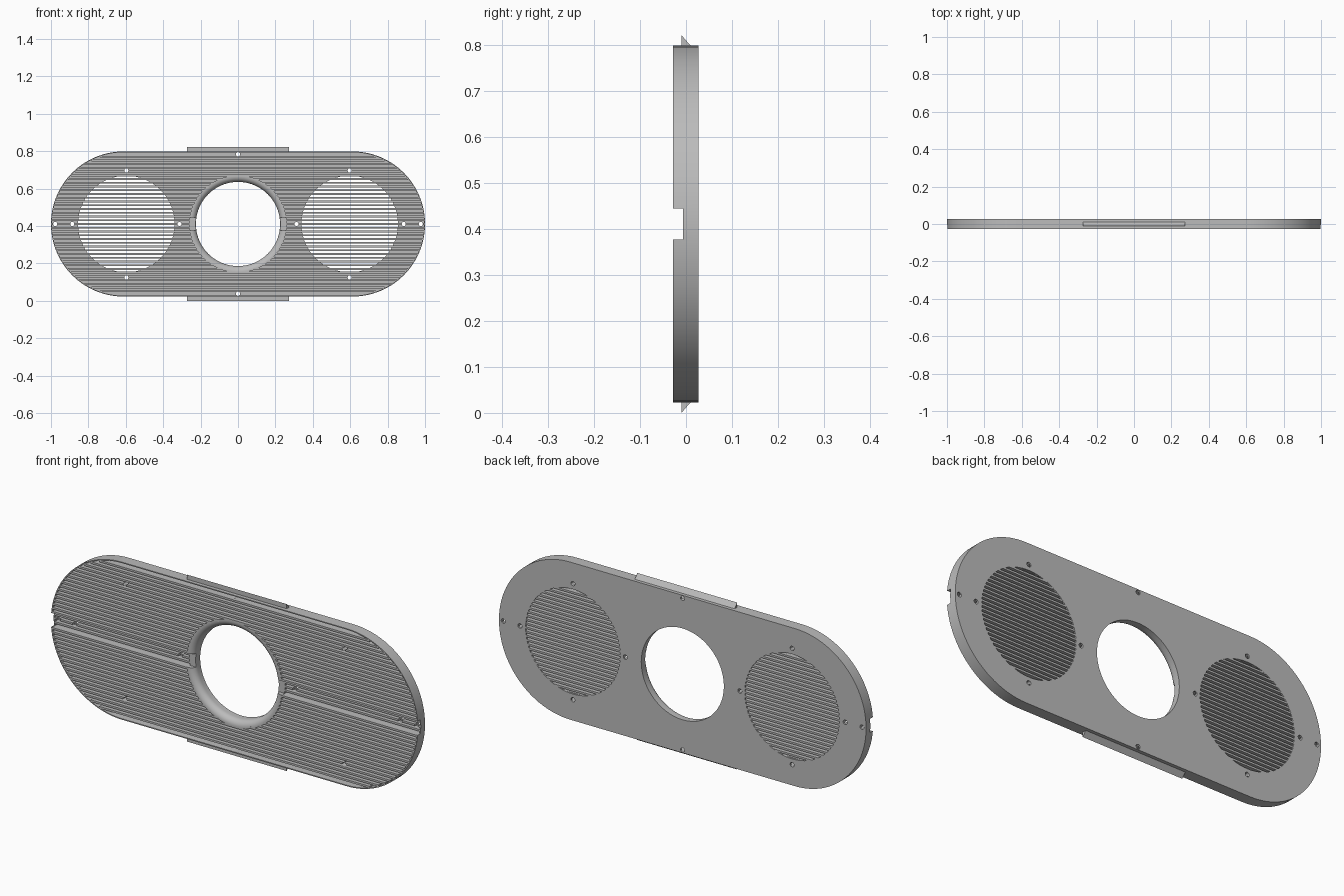
import bpy, bmesh, math

cube = bpy.data.objects.get("Cube")
if cube:
    bpy.data.objects.remove(cube, do_unlink=True)

CZ, R, HALF = 0.411, 0.388, 0.612      # plate centre height, end radius, straight half length
FRONT, FLOOR, BACK = -0.028, 0.02, 0.027
WALL, PITCH, SLAT = 0.005, 0.02, 0.0095
SPEAKER_X, SPEAKER_R = 0.597, 0.258
HOLE_R, RING_R = 0.225, 0.26

grey = bpy.data.materials.new("plain grey")
grey.use_nodes = True
grey.diffuse_color = (0.5, 0.5, 0.5, 1)
grey.node_tree.nodes["Principled BSDF"].inputs["Base Color"].default_value = (0.5, 0.5, 0.5, 1)


def finish(name, bm):
    bmesh.ops.recalc_face_normals(bm, faces=bm.faces)
    mesh = bpy.data.meshes.new(name)
    bm.to_mesh(mesh)
    bm.free()
    mesh.materials.append(grey)
    obj = bpy.data.objects.new(name, mesh)
    bpy.context.collection.objects.link(obj)
    return obj


def prism(bm, points, y0, y1):
    """Extrude an x-z outline from y0 to y1."""
    face = bm.faces.new([bm.verts.new((x, y0, z)) for x, z in points])
    out = bmesh.ops.extrude_face_region(bm, geom=[face])
    verts = [v for v in out["geom"] if isinstance(v, bmesh.types.BMVert)]
    bmesh.ops.translate(bm, verts=verts, vec=(0, y1 - y0, 0))


def box(bm, x0, x1, y0, y1, z0, z1):
    prism(bm, [(x0, z0), (x1, z0), (x1, z1), (x0, z1)], y0, y1)


def circle(x, z, r, n):
    return [(x + r * math.cos(2 * math.pi * i / n), z + r * math.sin(2 * math.pi * i / n))
            for i in range(n)]


def stadium(r, n=48):
    pts = []
    for side, start in ((1, -math.pi / 2), (-1, math.pi / 2)):
        for i in range(n + 1):
            a = start + math.pi * i / n
            pts.append((side * HALF + r * math.cos(a), CZ + r * math.sin(a)))
    return pts


def select(obj):
    bpy.ops.object.select_all(action="DESELECT")
    obj.select_set(True)
    bpy.context.view_layer.objects.active = obj


def cut(obj, *cutters):
    select(obj)
    for cutter in cutters:
        mod = obj.modifiers.new("cut", "BOOLEAN")
        mod.operation, mod.solver, mod.object = "DIFFERENCE", "EXACT", cutter
        bpy.ops.object.modifier_apply(modifier=mod.name)


def chord(r, dz):
    return math.sqrt(max(r * r - dz * dz, 0))


# Cutters: hollow front, openings, screw holes and cable channel
bm = bmesh.new()
prism(bm, stadium(R - WALL), -0.1, FLOOR)
pocket = finish("pocket_cutter", bm)

bm = bmesh.new()
for x, r in ((-SPEAKER_X, SPEAKER_R), (0, HOLE_R), (SPEAKER_X, SPEAKER_R)):
    prism(bm, circle(x, CZ, r, 96), 0, 0.1)
openings = finish("opening_cutter", bm)

bm = bmesh.new()
spots = [(0, 0.373), (0, -0.373)]
for s in (-1, 1):
    spots += [(s * x, 0) for x in (0.312, 0.886, 0.977)]
    spots += [(s * SPEAKER_X, dz) for dz in (0.286, -0.286)]
for x, dz in spots:
    prism(bm, circle(x, CZ + dz, 0.011, 20), -0.1, 0.1)
screws = finish("screw_cutter", bm)

bm = bmesh.new()
box(bm, -1.2, 1.2, -0.1, -0.006, CZ - 0.034, CZ + 0.034)
channel = finish("channel_cutter", bm)

# Body: back panel with a thin rim
bm = bmesh.new()
prism(bm, stadium(R), FRONT, BACK)
body = finish("body_shell", bm)
cut(body, pocket, openings, screws, channel)

# Horizontal slats filling the front, interrupted by the centre ring
bm = bmesh.new()
for i in range(-18, 19):
    dz = i * PITCH
    z0, z1 = CZ + dz - SLAT / 2, CZ + dz + SLAT / 2
    end = HALF + chord(R - WALL / 2, abs(dz) + SLAT / 2)
    gap = chord(RING_R - 0.006, dz)
    spans = [(-end, -gap), (gap, end)] if gap > 0 else [(-end, end)]
    for x0, x1 in spans:
        box(bm, x0, x1, FRONT, FLOOR, z0, z1)
slats = finish("front_slats", bm)
cut(slats, screws, channel)

# Bars that carry the slats through the round openings to the back
bm = bmesh.new()
for i in range(-12, 13):
    dz = i * PITCH
    half = chord(SPEAKER_R, abs(dz) - SLAT / 2) + 0.001
    for x in (-SPEAKER_X, SPEAKER_X):
        box(bm, x - half, x + half, FLOOR, BACK - 0.0002,
            CZ + dz - SLAT / 2, CZ + dz + SLAT / 2)
finish("grille_bars", bm)

# Centre ring with a rounded front lip
bm = bmesh.new()
lip = RING_R - HOLE_R - 0.004
profile = [(RING_R, FLOOR), (RING_R, FRONT)]
for i in range(9):
    a = math.pi / 2 * i / 8
    profile.append((HOLE_R + lip * (1 - math.sin(a)), FRONT + lip * (1 - math.cos(a))))
profile.append((HOLE_R, FLOOR))
n = 96
rings = []
for k in range(n):
    a = 2 * math.pi * k / n
    rings.append([bm.verts.new((r * math.cos(a), y, CZ + r * math.sin(a))) for r, y in profile])
for k in range(n):
    a, b = rings[k], rings[(k + 1) % n]
    for j in range(len(profile)):
        m = (j + 1) % len(profile)
        bm.faces.new((a[j], a[m], b[m], b[j]))
ring = finish("centre_ring", bm)
cut(ring, channel)

# Wedge-shaped catches on the top and bottom edges
for name, s in (("top_catch", 1), ("bottom_catch", -1)):
    bm = bmesh.new()
    section = [(-0.01, R - 0.002), (0.012, R - 0.002), (-0.01, R + 0.023)]
    ends = [[bm.verts.new((x, y, CZ + s * h)) for y, h in section] for x in (-0.272, 0.272)]
    bm.faces.new(ends[0])
    bm.faces.new(ends[1])
    for j in range(3):
        m = (j + 1) % 3
        bm.faces.new((ends[0][j], ends[0][m], ends[1][m], ends[1][j]))
    finish(name, bm)

for cutter in (pocket, openings, screws, channel):
    bpy.data.objects.remove(cutter, do_unlink=True)

for obj in (body, ring):
    select(obj)
    bpy.ops.object.shade_smooth_by_angle(angle=math.radians(30))
